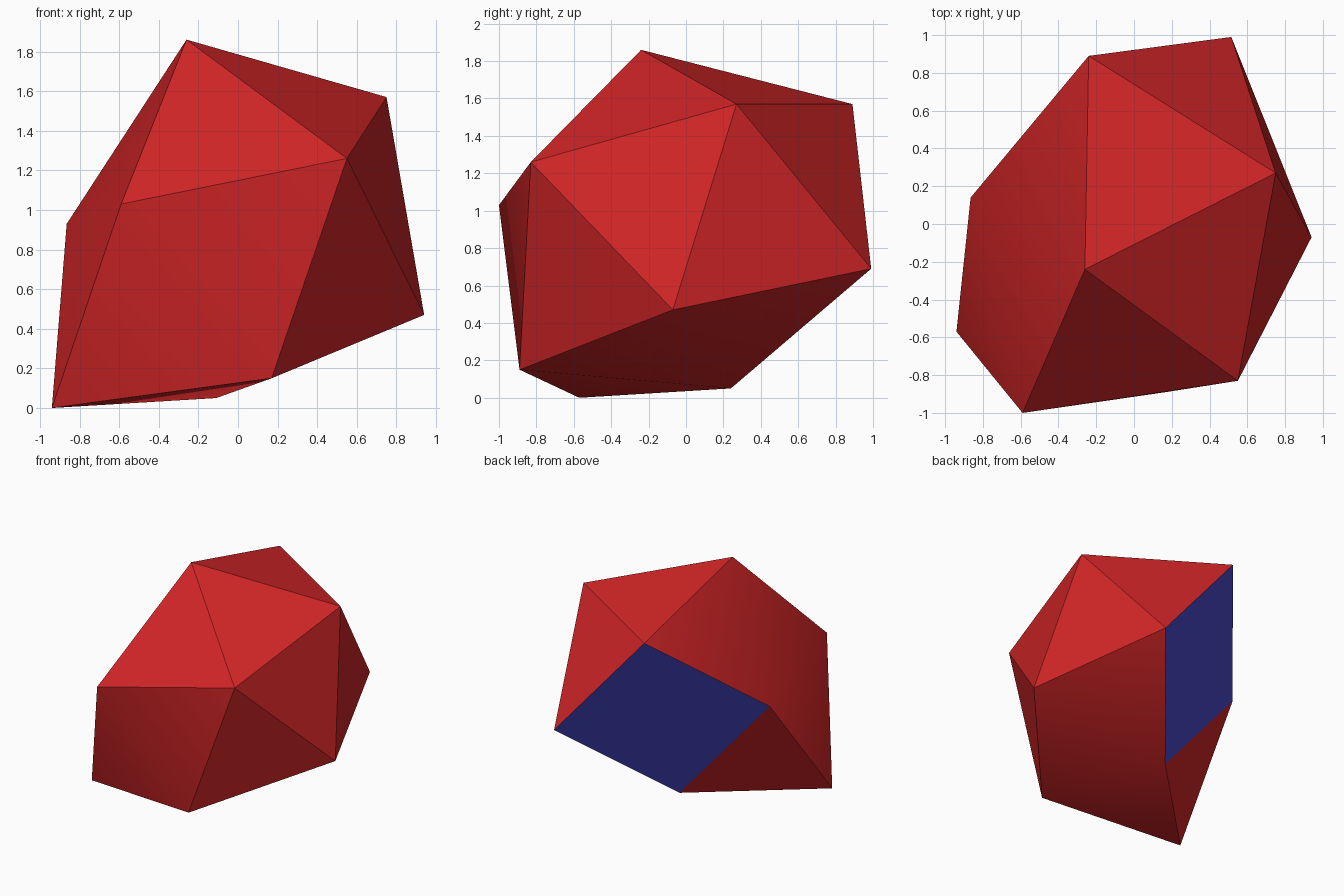
import bpy
import bmesh
import math
from mathutils import Vector

cube = bpy.data.objects.get("Cube")
if cube:
    bpy.data.objects.remove(cube, do_unlink=True)


def make_material(name, colour):
    mat = bpy.data.materials.new(name)
    mat.use_nodes = True
    mat.diffuse_color = (*colour, 1)
    mat.node_tree.nodes["Principled BSDF"].inputs["Base Color"].default_value = (*colour, 1)
    return mat


red = make_material("red", (0.64, 0.0185, 0.02))
blue = make_material("blue", (0.065, 0.065, 0.61))

# Corners of the polyhedron; the first four bound its only square face
square = [Vector(c) for c in (
    (-0.24, 0.89, 1.57), (-0.865, 0.14, 0.93), (-0.11, 0.24, 0.05), (0.515, 0.99, 0.69))]
others = [
    (-0.26, -0.24, 1.86), (0.75, 0.27, 1.57), (0.55, -0.83, 1.26), (-0.59, -1.0, 1.03),
    (0.94, -0.07, 0.47), (0.17, -0.89, 0.15), (-0.94, -0.57, 0.0)]

bm = bmesh.new()
square_verts = [bm.verts.new(c) for c in square]
for c in others:
    bm.verts.new(c)
bmesh.ops.convex_hull(bm, input=bm.verts[:])

# Merge the hull triangles lying on the square into one face
tris = [f for f in bm.faces if all(v in square_verts for v in f.verts)]
if len(tris) > 1:
    bmesh.ops.dissolve_faces(bm, faces=tris)
bmesh.ops.recalc_face_normals(bm, faces=bm.faces[:])

# Blue square among red triangles
for f in bm.faces:
    f.smooth = True
    f.material_index = 1 if len(f.verts) == 4 else 0

# Shallow folds shade smoothly, other edges and the square's border stay sharp
for e in bm.edges:
    same_colour = len({f.material_index for f in e.link_faces}) == 1
    e.smooth = same_colour and e.calc_face_angle(math.pi) < math.radians(30)

mesh = bpy.data.meshes.new("polyhedron")
bm.to_mesh(mesh)
bm.free()
mesh.materials.append(red)
mesh.materials.append(blue)
bpy.context.collection.objects.link(bpy.data.objects.new("polyhedron", mesh))
